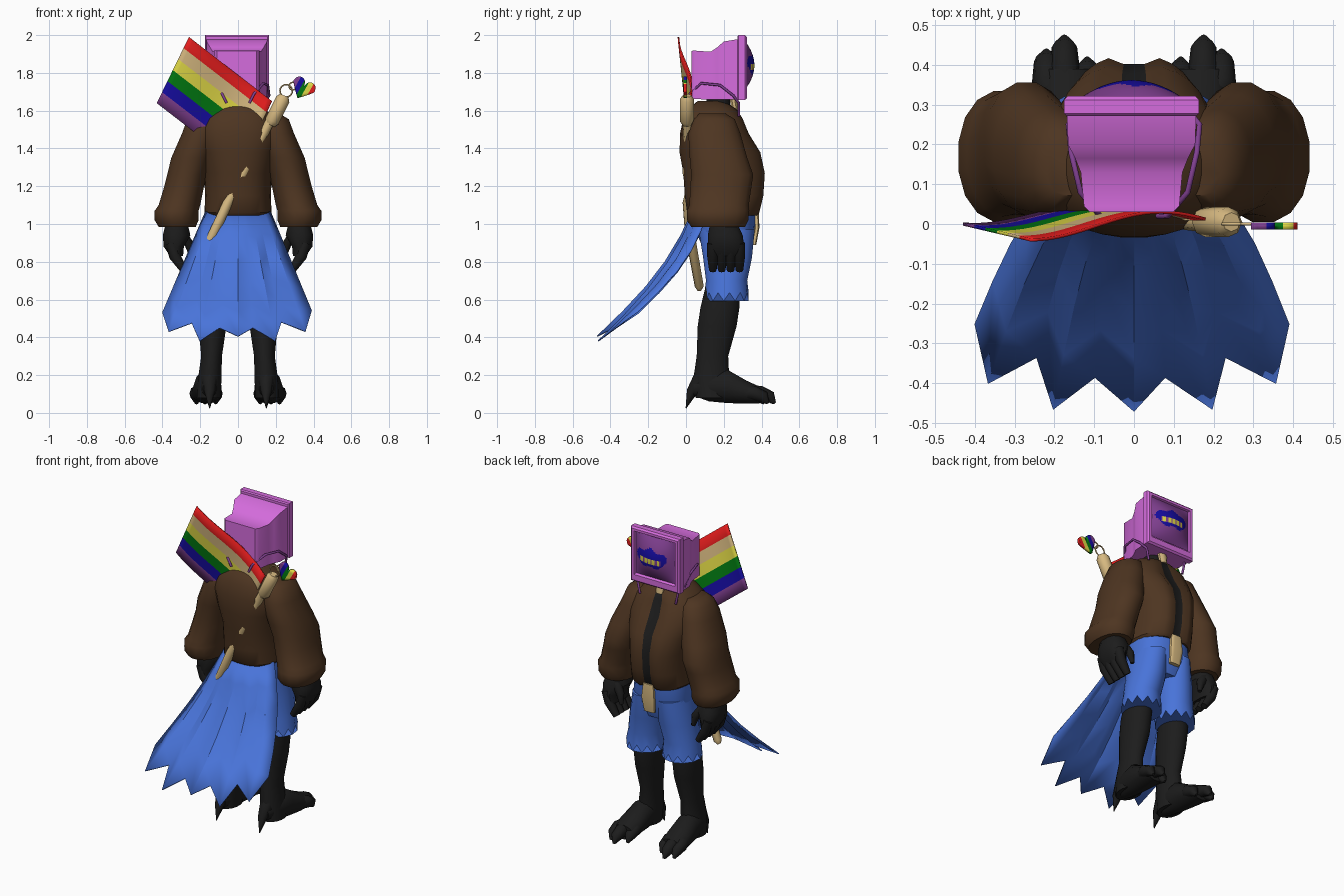
import bpy, bmesh, math
from mathutils import Vector, Matrix

cube = bpy.data.objects.get("Cube")
if cube:
    bpy.data.objects.remove(cube, do_unlink=True)

# Flat colours
HEX = dict(pink="D46CDC", brown="4F3826", black="222222", denim="4A73D8", tan="D6B880",
           red="E02222", yellow="E0D848", green="087818", blue="1C14A0", purple="804290")
MATS = {}
for key, code in HEX.items():
    rgb = [(int(code[i:i + 2], 16) / 255) ** 2.2 for i in (0, 2, 4)]
    mat = bpy.data.materials.new(key)
    mat.use_nodes = True
    mat.diffuse_color = (*rgb, 1)
    shader = mat.node_tree.nodes["Principled BSDF"]
    shader.inputs["Base Color"].default_value = (*rgb, 1)
    shader.inputs["Roughness"].default_value = 0.8
    MATS[key] = mat


def smooth(obj, angle=40):
    bpy.ops.object.select_all(action="DESELECT")
    obj.select_set(True)
    bpy.context.view_layer.objects.active = obj
    bpy.ops.object.shade_smooth_by_angle(angle=math.radians(angle))


def finish(name, bm, colors, angle=40):
    bmesh.ops.recalc_face_normals(bm, faces=bm.faces)
    mesh = bpy.data.meshes.new(name)
    bm.to_mesh(mesh)
    bm.free()
    for c in colors:
        mesh.materials.append(MATS[c])
    obj = bpy.data.objects.new(name, mesh)
    bpy.context.collection.objects.link(obj)
    smooth(obj, angle)
    return obj


def loft(name, rings, colors, n=16, p=2.0, axis="z", side=1, jag=0, rule=None):
    """Skin superellipse rings (centre x, y, z, two radii); jag frays the last ring."""
    bm = bmesh.new()
    loops = []
    for k, (cx, cy, cz, ra, rb) in enumerate(rings):
        loop = []
        for i in range(n):
            a = (i + 0.5) * math.tau / n
            c, s = math.cos(a), math.sin(a)
            u = ra * math.copysign(abs(c) ** (2 / p), c)
            v = rb * math.copysign(abs(s) ** (2 / p), s)
            fray = jag * (-1) ** i if k == len(rings) - 1 else 0
            co = (cx + u, cy + v, cz + fray) if axis == "z" else (cx + u, cy, cz + v)
            loop.append(bm.verts.new((side * co[0], co[1], co[2])))
        loops.append(loop)
    for a, b in zip(loops, loops[1:]):
        for i in range(n):
            j = (i + 1) % n
            bm.faces.new((a[i], a[j], b[j], b[i]))
    bm.faces.new(loops[0])
    bm.faces.new(loops[-1])
    if rule:
        for f in bm.faces:
            f.material_index = rule(f.calc_center_median())
    return finish(name, bm, colors)


def grid(name, nu, nv, func, colors, rule=None, thick=0.0, angle=40):
    """Sheet from func(u, v), coloured per cell."""
    bm = bmesh.new()
    vs = [[bm.verts.new(func(i / nu, j / nv)) for j in range(nv + 1)] for i in range(nu + 1)]
    for i in range(nu):
        for j in range(nv):
            f = bm.faces.new((vs[i][j], vs[i + 1][j], vs[i + 1][j + 1], vs[i][j + 1]))
            f.material_index = rule((i + 0.5) / nu, (j + 0.5) / nv) if rule else 0
    obj = finish(name, bm, colors, angle)
    if thick:
        mod = obj.modifiers.new("thickness", "SOLIDIFY")
        mod.thickness, mod.offset = thick, 0


def tube(name, points, radii, color, side=1, closed=False):
    curve = bpy.data.curves.new(name, "CURVE")
    curve.dimensions = "3D"
    curve.bevel_depth, curve.bevel_resolution, curve.use_fill_caps = 1, 2, True
    sp = curve.splines.new("POLY")
    sp.points.add(len(points) - 1)
    sp.use_cyclic_u = closed
    for pt, co, r in zip(sp.points, points, radii):
        pt.co = (side * co[0], co[1], co[2], 1)
        pt.radius = r
    curve.materials.append(MATS[color])
    obj = bpy.data.objects.new(name, curve)
    bpy.context.collection.objects.link(obj)
    bpy.ops.object.select_all(action="DESELECT")
    obj.select_set(True)
    bpy.context.view_layer.objects.active = obj
    bpy.ops.object.convert(target="MESH")
    smooth(bpy.context.object, 50)


# Jacket body with a recessed dark front opening
jacket = loft("jacket_body", [(0, .2, 1.045, .165, .18), (0, .2, 1.06, .178, .195), (0, .205, 1.15, .175, .212),
                              (0, .205, 1.27, .18, .22), (0, .183, 1.38, .205, .218), (0, .153, 1.48, .23, .185),
                              (0, .145, 1.56, .2, .16), (0, .14, 1.61, .14, .125), (0, .13, 1.65, .07, .07)],
              ["brown", "black"], n=32, p=2.4,
              rule=lambda c: int(abs(c.x) < .01 and c.y > .25 and c.z > 1.04))
for v in jacket.data.vertices:
    if abs(v.co.x) < .04 and v.co.y > .3:
        v.co.y -= .022
loft("neck", [(0, .17, 1.58, .07, .07), (0, .17, 1.69, .06, .06)], ["black"])
loft("neck_tag", [(0, .26, 1.6, .025, .02), (0, .25, 1.66, .03, .02)], ["tan"], n=8)

# Hips and hanging front strap
loft("hips", [(0, .205, 1.08, .165, .165), (0, .21, .95, .18, .155), (0, .215, .84, .15, .11)],
     ["denim"], n=24, p=2.4)
loft("front_strap", [(0, .37, 1.07, .035, .015), (0, .375, .98, .044, .014), (0, .36, .89, .036, .012)],
     ["tan"], n=12, p=4)

for s, word in ((1, "left"), (-1, "right")):
    # Sleeve with puffed cuff
    loft(word + "_sleeve", [(.17, .14, 1.585, .05, .07), (.185, .15, 1.555, .085, .11),
                            (.2, .15, 1.48, .098, .14), (.245, .172, 1.35, .11, .155),
                            (.27, .192, 1.26, .107, .167), (.285, .185, 1.2, .107, .165),
                            (.31, .175, 1.1, .112, .16), (.325, .17, 1.07, .118, .168),
                            (.325, .168, 1.02, .118, .165), (.322, .17, .985, .1, .145)],
         ["brown"], side=s, p=2.2)
    # Hand, fingers and thumb
    loft(word + "_hand", [(.325, .2, 1.0, .06, .075), (.325, .208, .94, .075, .095),
                          (.34, .212, .88, .055, .098), (.325, .212, .83, .035, .088)],
         ["black"], n=12, side=s, p=2.5)
    for i in range(4):
        y = .142 + .047 * i
        tube(f"{word}_finger_{i + 1}", [(.355, y, .9), (.335, y, .83), (.285, y, .755)],
             [.03, .03, .02], "black", s)
    tube(word + "_thumb", [(.3, .26, .95), (.262, .28, .9), (.25, .285, .84)],
         [.03, .025, .012], "black", s)
    # Frayed shorts leg
    loft(word + "_shorts_leg", [(.085, .215, .97, .09, .15), (.1, .22, .82, .105, .13),
                                (.122, .215, .7, .105, .11), (.125, .215, .615, .115, .118)],
         ["denim"], n=24, side=s, jag=.022)
    # Lower leg and foot
    loft(word + "_leg", [(.125, .2, .7, .075, .09), (.135, .18, .56, .078, .105),
                         (.135, .165, .46, .075, .105), (.14, .14, .3, .056, .085),
                         (.148, .135, .2, .062, .095), (.155, .14, .08, .065, .09)],
         ["black"], side=s)
    loft(word + "_foot", [(.15, .04, .13, .035, .04), (.155, .12, .14, .06, .08),
                          (.16, .22, .14, .072, .09), (.165, .32, .11, .08, .062),
                          (.168, .39, .095, .07, .045)], ["black"], axis="y", side=s)
    for i, (x, y) in enumerate(((.118, .4), (.175, .455), (.22, .42))):
        tube(f"{word}_toe_{i + 1}", [((x + .165) / 2, .3, .11), (x, y - .06, .105), (x, y - .01, .085),
                                     (x, y + .015, .05)], [.04, .038, .032, .008], "black", s)
    tube(word + "_heel_spur", [(.15, .08, .18), (.15, .03, .11), (.15, .0, .025)],
         [.045, .028, .002], "black", s)
    # Cable running along the underside of the head
    tube(word + "_cable", [(.06, .02, 1.64), (.085, .02, 1.69), (.135, .08, 1.745), (.158, .18, 1.735),
                           (.165, .25, 1.68), (.14, .28, 1.64), (.125, .28, 1.57)], [.007] * 7, "purple", s)

# Monitor head: shell, then flange with a recessed opening
HX = -.006
loft("head_shell", [(HX, .03, 1.795, .105, .122), (HX, .045, 1.79, .12, .128), (HX, .13, 1.785, .128, .127),
                    (HX, .165, 1.797, .142, .138), (HX, .2, 1.813, .16, .153), (HX, .285, 1.82, .163, .16)],
     ["pink"], n=4, p=1000, axis="y")
loft("head_bezel", [(HX, .272, 1.828, .163, .165), (HX, .278, 1.828, .17, .172), (HX, .312, 1.828, .17, .172),
                    (HX, .322, 1.828, .16, .162), (HX, .322, 1.838, .143, .137), (HX, .3, 1.84, .135, .128)],
     ["pink"], n=4, p=1000, axis="y")


# Bulging screen with painted lips and teeth
def lips(u, v):
    x, z = (u - .54) * 2, (.47 - v) * 2
    if (x / .8) ** 2 + ((z - .06 * math.cos(9 * x)) / .42) ** 2 > 1:
        return 0
    if abs(z + .1) < .13 and abs(x) < .55:
        return 2 if int((x + 1) * 14) % 3 else 0
    return 1


grid("screen", 40, 32, lambda u, v: (HX + .136 * (2 * u - 1),
     .312 + .05 * (1 - (2 * u - 1) ** 2) * (1 - (2 * v - 1) ** 2), 1.84 + .129 * (1 - 2 * v)),
     ["purple", "blue", "yellow"], lips)

# Split coat tail at the back
HEM = [(-.4, -.25, .53), (-.367, -.4, .43), (-.245, -.335, .475), (-.203, -.465, .38),
       (-.098, -.385, .45), (0, -.47, .405), (.078, -.385, .45), (.197, -.465, .38),
       (.23, -.335, .48), (.357, -.4, .43), (.39, -.25, .54)]


def tail(u, v):
    a = 2 * u - 1
    waist = Vector((.172 * a, .035 + .08 * a * a, 1.065))
    co = waist.lerp(Vector(HEM[round(u * 10)]), v)
    co.y += .06 * math.sin(math.pi * v)
    return co


grid("coat_tail", 10, 5, tail, ["denim"], thick=.006, angle=30)

# Striped flag
A, B, D = Vector((-.26, 0, 1.99)), Vector((.18, 0, 1.65)), Vector((-.43, 0, 1.64))


def flag(u, v):
    co = A + u * (B - A) + v * (D - A)
    co.y = -.005 - .035 * math.cos(4.2 * u) + .04 * v * (1 - u)
    return co


grid("flag", 20, 6, flag, ["red", "tan", "yellow", "green", "blue", "purple"],
     lambda u, v: int(v * 6), thick=.008)

# Stick slung through the jacket back, with grip and rings
tube("stick", [(.21, .0, 1.62), (.115, .012, 1.44), (.03, .006, 1.27), (-.01, .026, 1.195),
               (-.055, .008, 1.11), (-.13, .02, .95), (-.27, .07, .67), (-.28, .07, .65)],
     [.025, .025, .025, .025, .026, .026, .024, .012], "tan")
tube("stick_grip", [(.17, .005, 1.525), (.18, .005, 1.545), (.237, .005, 1.66), (.245, .005, 1.68)],
     [.025, .038, .038, .024], "tan")
for name, cx, cz, r in (("large_ring", .255, 1.705, .033), ("small_ring", .29, 1.73, .02)):
    tube(name, [(cx + r * math.cos(i * math.tau / 16), 0, cz + r * math.sin(i * math.tau / 16))
                for i in range(16)], [.004] * 16, "tan", closed=True)


# Striped heart charm
def heart(u, v):
    x = 2 * u - 1
    top = .55 * math.sqrt(max(0, 1 - (2 * abs(x) - 1) ** 2))
    z = top + v * (-1.1 * (1 - abs(x)) ** .85 - top)
    co = Matrix.Rotation(math.radians(29), 3, "Y") @ Vector((x * .064, 0, z * .066))
    return co + Vector((.35, -.005, 1.73))


grid("heart_charm", 20, 4, heart, ["purple", "blue", "green", "yellow", "red"],
     lambda u, v: int(u * 5), thick=.018)
